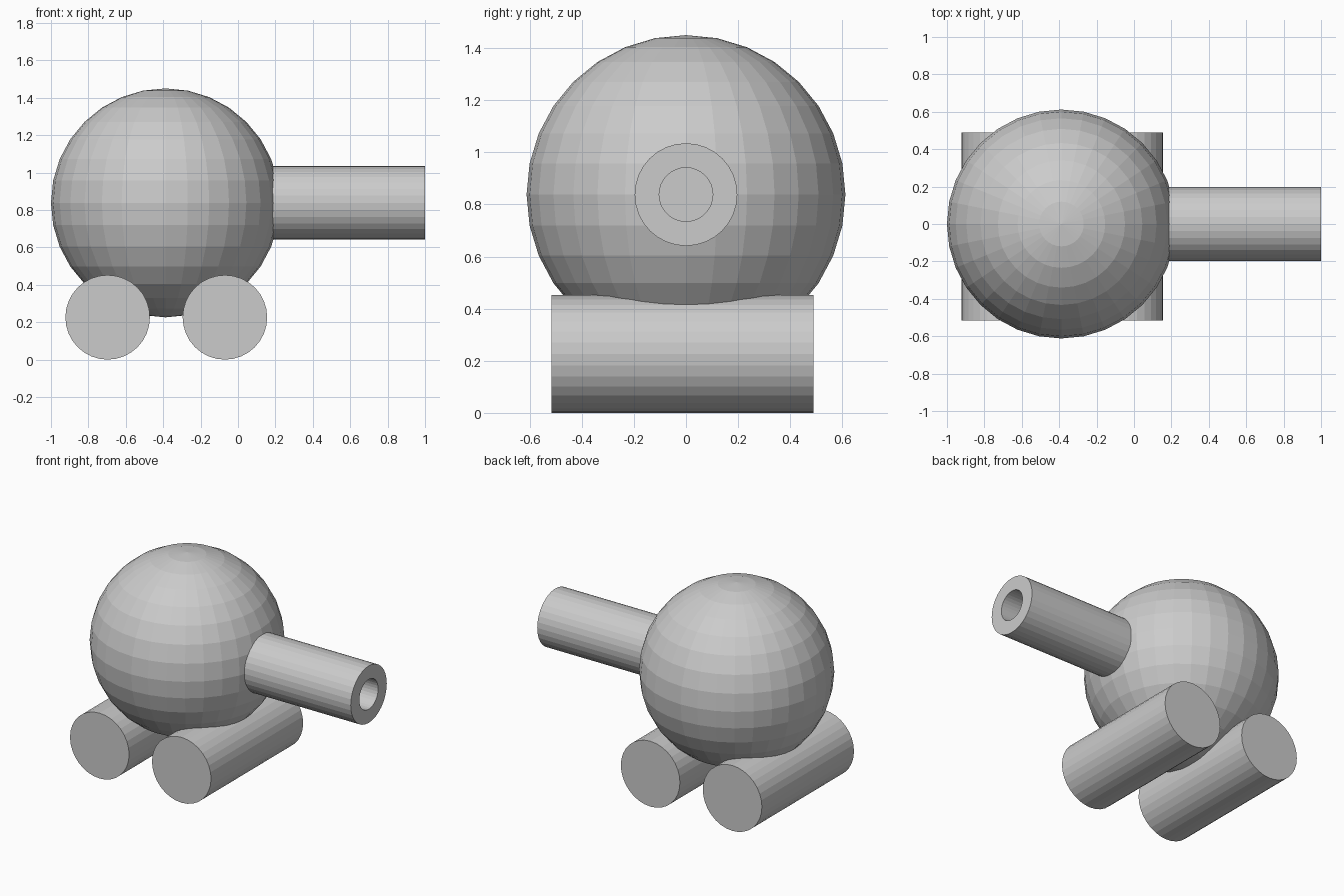
import bpy, bmesh
from math import pi
from mathutils import Matrix

if "Cube" in bpy.data.objects:
    bpy.data.objects.remove(bpy.data.objects["Cube"])


def add_object(name, bm):
    bmesh.ops.recalc_face_normals(bm, faces=bm.faces)
    mesh = bpy.data.meshes.new(name)
    bm.to_mesh(mesh)
    bm.free()
    obj = bpy.data.objects.new(name, mesh)
    bpy.context.collection.objects.link(obj)
    return obj


def cylinder(radius, length, matrix):
    bm = bmesh.new()
    bmesh.ops.create_cone(bm, cap_ends=True, segments=32, radius1=radius,
                          radius2=radius, depth=length, matrix=matrix)
    return bm


# Round body
bm = bmesh.new()
bmesh.ops.create_uvsphere(bm, u_segments=32, v_segments=16, radius=0.612,
                          matrix=Matrix.Translation((-0.388, 0, 0.838)))
add_object("body", bm)

# Barrel along x, with a blind bore inset and pushed in from the muzzle
bm = cylinder(0.197, 1.0, Matrix.Translation((0.5, 0, 0.838)) @ Matrix.Rotation(pi / 2, 4, 'Y'))
muzzle = max(bm.faces, key=lambda f: f.calc_center_median().x)
bmesh.ops.inset_region(bm, faces=[muzzle], thickness=0.094)
bore = bmesh.ops.extrude_face_region(bm, geom=[muzzle])["geom"]
bmesh.ops.delete(bm, geom=[muzzle], context='FACES_ONLY')
bmesh.ops.translate(bm, vec=(-0.75, 0, 0),
                    verts=[v for v in bore if isinstance(v, bmesh.types.BMVert)])
add_object("barrel", bm)

# Two rollers along y
for name, x in (("left_roller", -0.697), ("right_roller", -0.07)):
    matrix = Matrix.Translation((x, -0.014, 0.226)) @ Matrix.Rotation(pi / 2, 4, 'X')
    add_object(name, cylinder(0.226, 1.006, matrix))
